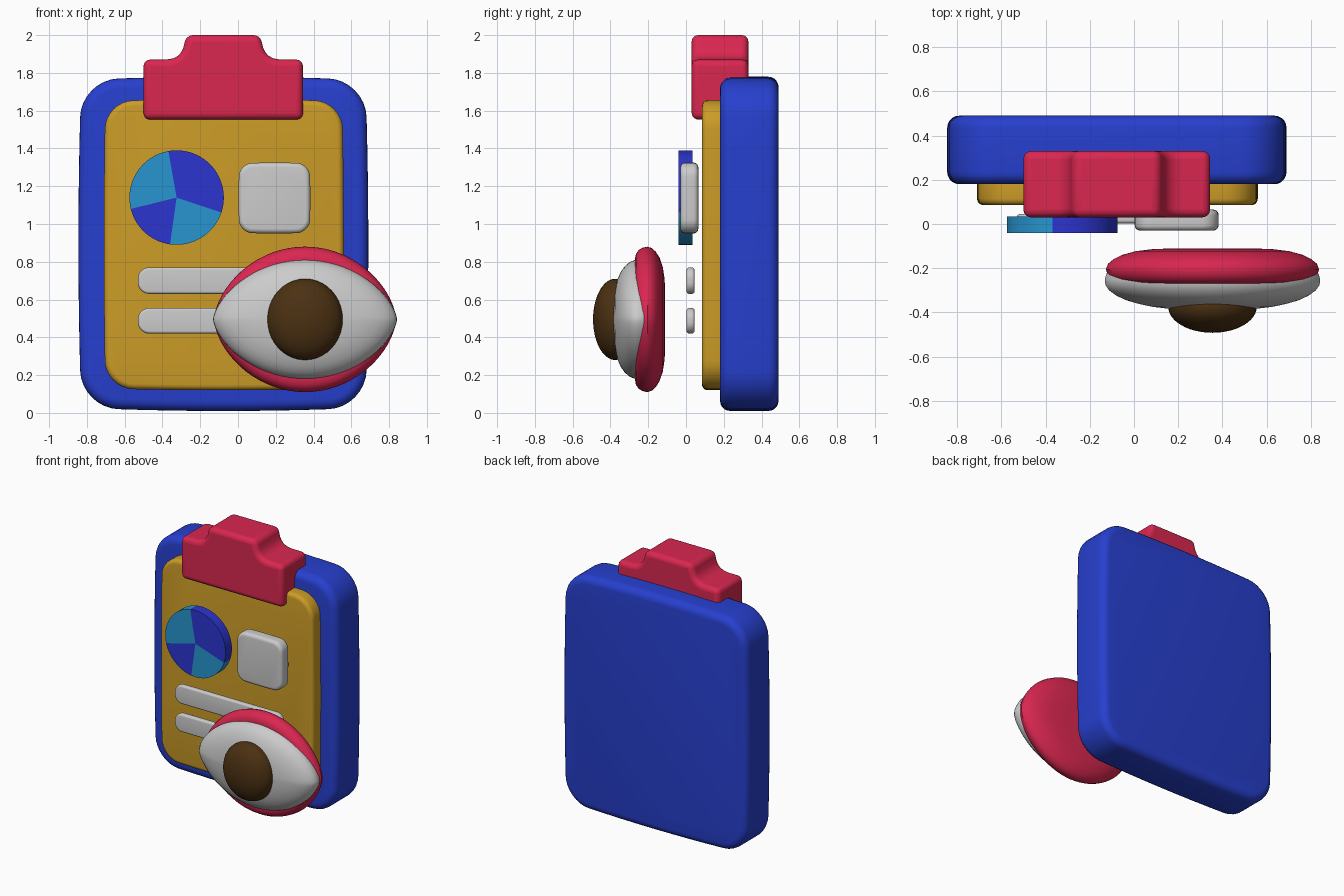
import bpy, bmesh
from math import sin, cos, pi, radians, copysign

if "Cube" in bpy.data.objects:
    bpy.data.objects.remove(bpy.data.objects["Cube"])


def material(name, r, g, b):
    m = bpy.data.materials.new(name)
    m.diffuse_color = (r, g, b, 1)
    m.use_nodes = True
    m.node_tree.nodes["Principled BSDF"].inputs["Base Color"].default_value = m.diffuse_color
    return m


BLUE = material("blue", 0.02, 0.05, 0.62)
GOLD = material("gold", 0.60, 0.33, 0.02)
RED = material("red", 0.70, 0.02, 0.08)
BROWN = material("brown", 0.07, 0.03, 0.006)
DEEP = material("deep_blue", 0.025, 0.035, 0.62)
SKY = material("sky_blue", 0.02, 0.30, 0.62)


def finish(name, bm, mat=None, angle=35):
    bmesh.ops.recalc_face_normals(bm, faces=bm.faces)
    me = bpy.data.meshes.new(name)
    bm.to_mesh(me)
    bm.free()
    ob = bpy.data.objects.new(name, me)
    bpy.context.collection.objects.link(ob)
    if mat:
        me.materials.append(mat)
    bpy.ops.object.select_all(action='DESELECT')
    ob.select_set(True)
    bpy.context.view_layer.objects.active = ob
    bpy.ops.object.shade_smooth_by_angle(angle=radians(angle))
    return ob


def loft(name, rings, mat=None):
    """Skin a list of (y, outline of x/z points) and cap both ends."""
    bm = bmesh.new()
    loops = [[bm.verts.new((x, y, z)) for x, z in pts] for y, pts in rings]
    n = len(loops[0])
    for a, b in zip(loops, loops[1:]):
        for i in range(n):
            j = (i + 1) % n
            bm.faces.new((a[i], a[j], b[j], b[i]))
    bm.faces.new(loops[0])
    bm.faces.new(loops[-1])
    return finish(name, bm, mat)


def round_rect(cx, cz, hx, hz, r, bulge, straight=8, arc=8):
    """Rounded rectangle whose sides bow slightly outward."""
    pts = []
    corners = [(1, 1), (-1, 1), (-1, -1), (1, -1)]
    for k, (sx, sz) in enumerate(corners):
        for i in range(arc + 1):
            t = pi / 2 * (k + i / arc)
            pts.append((sx * (hx - r) + r * cos(t), sz * (hz - r) + r * sin(t)))
        nx, nz = corners[(k + 1) % 4]
        t = pi / 2 * (k + 1)
        end = (nx * (hx - r) + r * cos(t), nz * (hz - r) + r * sin(t))
        start = pts[-1]
        for i in range(1, straight):
            f = i / straight
            pts.append((start[0] + (end[0] - start[0]) * f, start[1] + (end[1] - start[1]) * f))
    return [(cx + x * (1 - bulge * (z / hz) ** 2), cz + z * (1 - bulge * (x / hx) ** 2))
            for x, z in pts]


def slab(name, x0, x1, z0, z1, y0, y1, r, edge, bulge=0.0, mat=None):
    cx, cz, hx, hz = (x0 + x1) / 2, (z0 + z1) / 2, (x1 - x0) / 2, (z1 - z0) / 2
    prof = [(edge * (1 - sin(t)), edge * (1 - cos(t))) for t in [pi / 2 * i / 5 for i in range(6)]]
    steps = [(y0 + dy, d) for dy, d in reversed([(b, a) for a, b in prof])]
    steps = [(y0 + edge * (1 - cos(pi / 2 * i / 5)), edge * (1 - sin(pi / 2 * i / 5))) for i in range(6)]
    steps += [(y0 + y1 - y, d) for y, d in reversed(steps)]
    return loft(name, [(y, round_rect(cx, cz, hx - d, hz - d, max(r - d, 0.006), bulge))
                       for y, d in steps], mat)


# clipboard, paper and the raised blocks on it
slab("board", -0.845, 0.69, 0.01, 1.78, 0.18, 0.49, 0.20, 0.055, 0.02, BLUE)
slab("paper", -0.71, 0.56, 0.12, 1.66, 0.085, 0.22, 0.15, 0.03, 0.012, GOLD)
slab("square_block", 0.003, 0.383, 0.95, 1.325, -0.03, 0.065, 0.07, 0.025, 0.02)
for label, z0, z1 in (("upper", 0.63, 0.77), ("lower", 0.42, 0.555)):
    slab(label + "_text_bar", -0.53, 0.36, z0, z1, 0.003, 0.045, 0.06, 0.014)

# clip: mirrored half profile, extruded and bevelled
half = [(0.422, 1.553), (0.422, 1.87), (0.30, 1.871), (0.265, 1.877), (0.24, 1.89),
        (0.224, 1.908), (0.212, 1.93), (0.195, 2.0)]
profile = [(-0.078 + x, z) for x, z in half] + [(-0.078 - x, z) for x, z in reversed(half)]
clip = loft("clip", [(0.03, profile), (0.33, profile)], RED)
bev = clip.modifiers.new("soft_edges", 'BEVEL')
bev.width = 0.035
bev.segments = 5
bev.limit_method = 'ANGLE'
bev.angle_limit = radians(40)
for p in clip.data.polygons:
    p.use_smooth = True

# pie chart: four wedges
cuts = [-18.5, 100, 194, 262, 341.5]
for k in range(4):
    a, b = radians(cuts[k]), radians(cuts[k + 1])
    n = max(6, round((b - a) / radians(5)))
    arc = [(-0.325 + 0.25 * cos(a + (b - a) * i / n), 1.14 + 0.25 * sin(a + (b - a) * i / n))
           for i in range(n + 1)]
    wedge = [(-0.325, 1.14)] + arc
    loft("pie_slice_%d" % (k + 1), [(-0.04, wedge), (0.035, wedge)], (DEEP, SKY)[k % 2])


# eye: almond-shaped lid rim and eyeball, with a domed iris
def almond(a, b, power, n=72):
    pts = []
    for i in range(n):
        t = 2 * pi * i / n
        s = sin(t)
        pts.append((0.355 + a * cos(t), 0.495 + b * copysign(abs(s) ** power, s)))
    return pts


lid = [(-0.11, 0.30), (-0.113, 0.55), (-0.123, 0.72), (-0.14, 0.85), (-0.16, 0.93), (-0.18, 0.98),
       (-0.205, 1.0), (-0.23, 0.985), (-0.25, 0.955), (-0.265, 0.90), (-0.27, 0.83), (-0.27, 0.6)]
loft("eyelid", [(y, almond(0.482 * s, 0.385 * s, 1.22)) for y, s in lid], RED)

ball = [(-0.20, 0.955), (-0.225, 0.985), (-0.25, 1.0), (-0.275, 0.995), (-0.30, 0.96), (-0.325, 0.89),
        (-0.345, 0.80), (-0.362, 0.68), (-0.375, 0.55), (-0.385, 0.38), (-0.39, 0.2), (-0.391, 0.05)]
loft("eyeball", [(y, almond(0.487 * s, 0.315 * s, 1.3)) for y, s in ball])

bm = bmesh.new()
bmesh.ops.create_uvsphere(bm, u_segments=40, v_segments=24, radius=1)
for v in bm.verts:
    x, y, z = v.co
    v.co = (0.355 + 0.2 * x, -0.375 + 0.117 * z, 0.495 + 0.215 * y)
finish("iris", bm, BROWN, 60)
